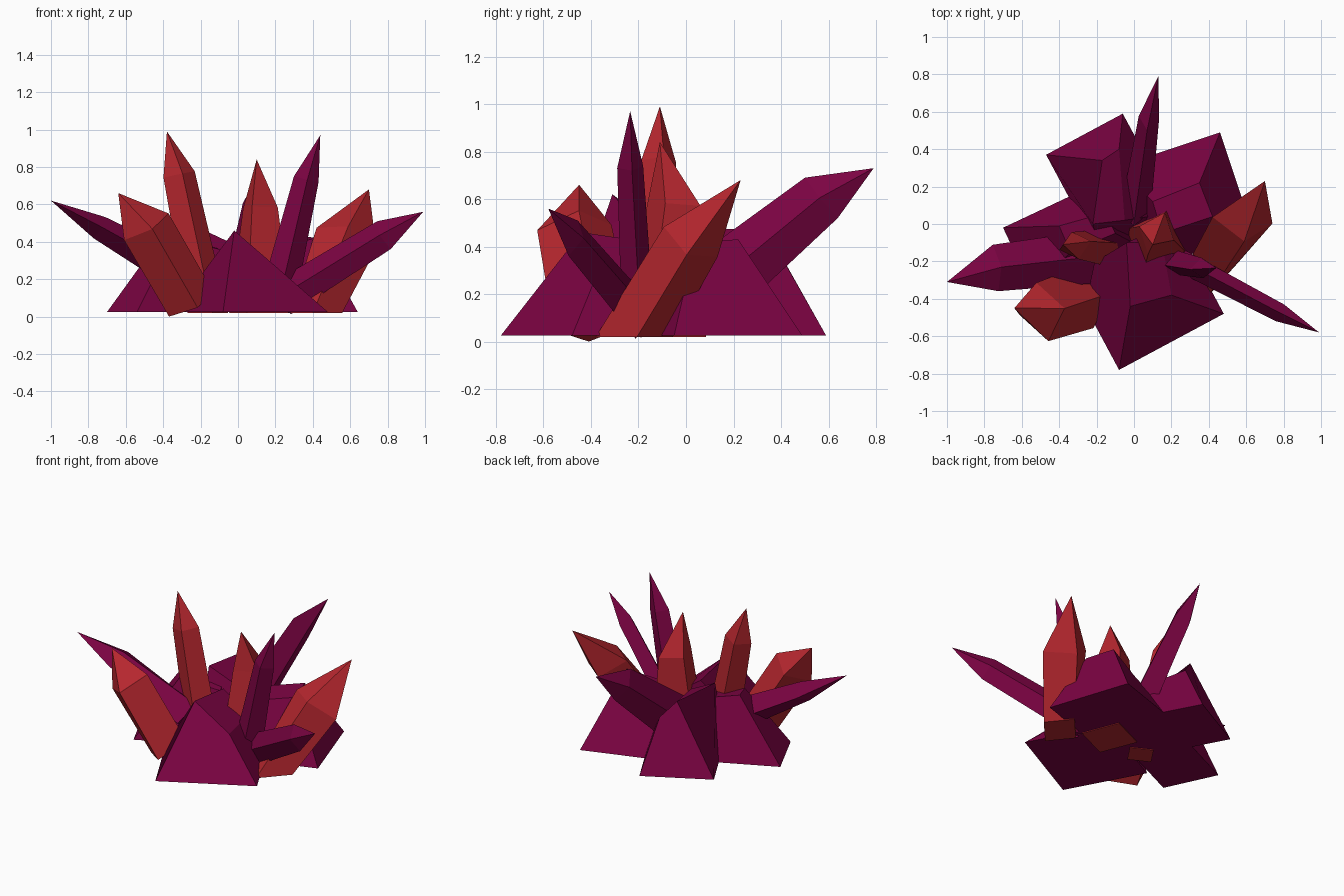
import bpy
from mathutils import Vector as V

if "Cube" in bpy.data.objects:
    bpy.data.objects.remove(bpy.data.objects["Cube"])


def material(name, color):
    m = bpy.data.materials.new(name)
    m.diffuse_color = (*color, 1)
    m.use_nodes = True
    m.node_tree.nodes["Principled BSDF"].inputs["Base Color"].default_value = m.diffuse_color
    return m


PURPLE = material("purple", (0.2, 0.001, 0.055))
RED = material("red", (0.47, 0.02, 0.028))


def add_mesh(name, verts, faces, mat):
    me = bpy.data.meshes.new(name)
    me.from_pydata([(v[0], v[1], max(v[2], 0)) for v in verts], [], faces)
    me.materials.append(mat)
    bpy.context.collection.objects.link(bpy.data.objects.new(name, me))


def crystal(name, mat, base, shoulder, tip, corner, r0, r1, flat=False):
    """Four-sided shard: base ring, shoulder ring, off-centre point."""
    base, shoulder, tip = V(base), V(shoulder), V(tip)
    axis = (shoulder - base).normalized()
    u = V(corner)
    u = (u - axis * u.dot(axis)).normalized()
    w = axis.cross(u)
    verts = []
    for c, (a, b) in ((base, r0), (shoulder, r1)):
        verts += [c + u * a, c + w * b, c - u * a, c - w * b]
    if flat:  # cut the foot level with the ground
        verts[:4] = [v - axis * ((v.z - .02) / axis.z) for v in verts[:4]]
    verts.append(tip)
    faces = [(3, 2, 1, 0)]
    for i in range(4):
        j = (i + 1) % 4
        faces += [(i, j, j + 4, i + 4), (i + 4, j + 4, 8)]
    add_mesh(name, verts, faces, mat)


def mound(name, p, q, depth, top, z=0.025):
    """Wide block flaring out to the ground edge p-q; top = four corners."""
    p, q = V((*p, z)), V((*q, z))
    n = (q - p).cross(V((0, 0, 1))).normalized()
    if n.dot(p + q) > 0:
        n = -n
    verts = [p, q, q + n * depth, p + n * depth] + [V(t) for t in top]
    faces = [(0, 1, 2, 3), (7, 6, 5, 4)]
    faces += [(i + 4, (i + 1) % 4 + 4, (i + 1) % 4, i) for i in range(4)]
    if (q - p).cross(n).z > 0:
        faces = [f[::-1] for f in faces]
    add_mesh(name, verts, faces, PURPLE)


# red upright crystals
crystal("red_crystal_tall", RED, (-.17, -.13, .06), (-.315, -.115, .76), (-.38, -.11, .99),
        (1, .25, 0), (.11, .1), (.088, .075), True)
crystal("red_crystal_middle", RED, (.12, -.09, .06), (.12, -.05, .58), (.1, -.11, .84),
        (.4, 1, 0), (.19, .18), (.12, .1), True)
crystal("red_crystal_left", RED, (-.25, -.39, .06), (-.49, -.47, .48), (-.64, -.45, .66),
        (.08, -.16, -.09), (.17, .14), (.16, .14))
crystal("red_crystal_right", RED, (.43, -.2, .05), (.58, .02, .42), (.7, .23, .68),
        (-.1, .07, .14), (.13, .14), (.17, .13), True)

# purple slanted shards
crystal("purple_shard_left", PURPLE, (-.25, -.18, .2), (-.74, -.235, .475), (-1, -.31, .62),
        (-.15, 1, 0), (.14, .1), (.125, .065))
crystal("purple_shard_right", PURPLE, (.24, -.19, .1), (.78, -.475, .435), (.99, -.58, .56),
        (0, 0, 1), (.1, .06), (.085, .05))
crystal("purple_shard_upright", PURPLE, (.2, -.2, .04), (.365, -.235, .735), (.44, -.235, .97),
        (1, .1, 0), (.1, .07), (.068, .055))
crystal("purple_shard_back", PURPLE, (.01, .08, .2), (.08, .57, .605), (.13, .79, .73),
        (0, 0, 1), (.15, .08), (.11, .055))

# wide purple base blocks, each with a ridge running towards the centre
mound("base_front", (-.08, -.78), (.48, -.48), .56,
      [(-.02, -.44, .46), (.2, -.38, .27), (.15, -.1, .28), (-.04, -.1, .41)])
mound("base_back", (-.06, .59), (-.47, .37), .6,
      [(-.08, .4, .36), (-.17, .34, .47), (-.22, 0, .48), (-.05, .02, .4)])
mound("base_right", (.64, -.05), (.46, .49), .58,
      [(.42, .04, .42), (.35, .22, .43), (.1, .12, .38), (.15, -.05, .36)])
mound("base_left", (-.7, -.02), (-.54, -.36), .6,
      [(-.4, -.01, .44), (-.34, -.15, .42), (-.1, -.05, .36), (-.15, .06, .38)])
